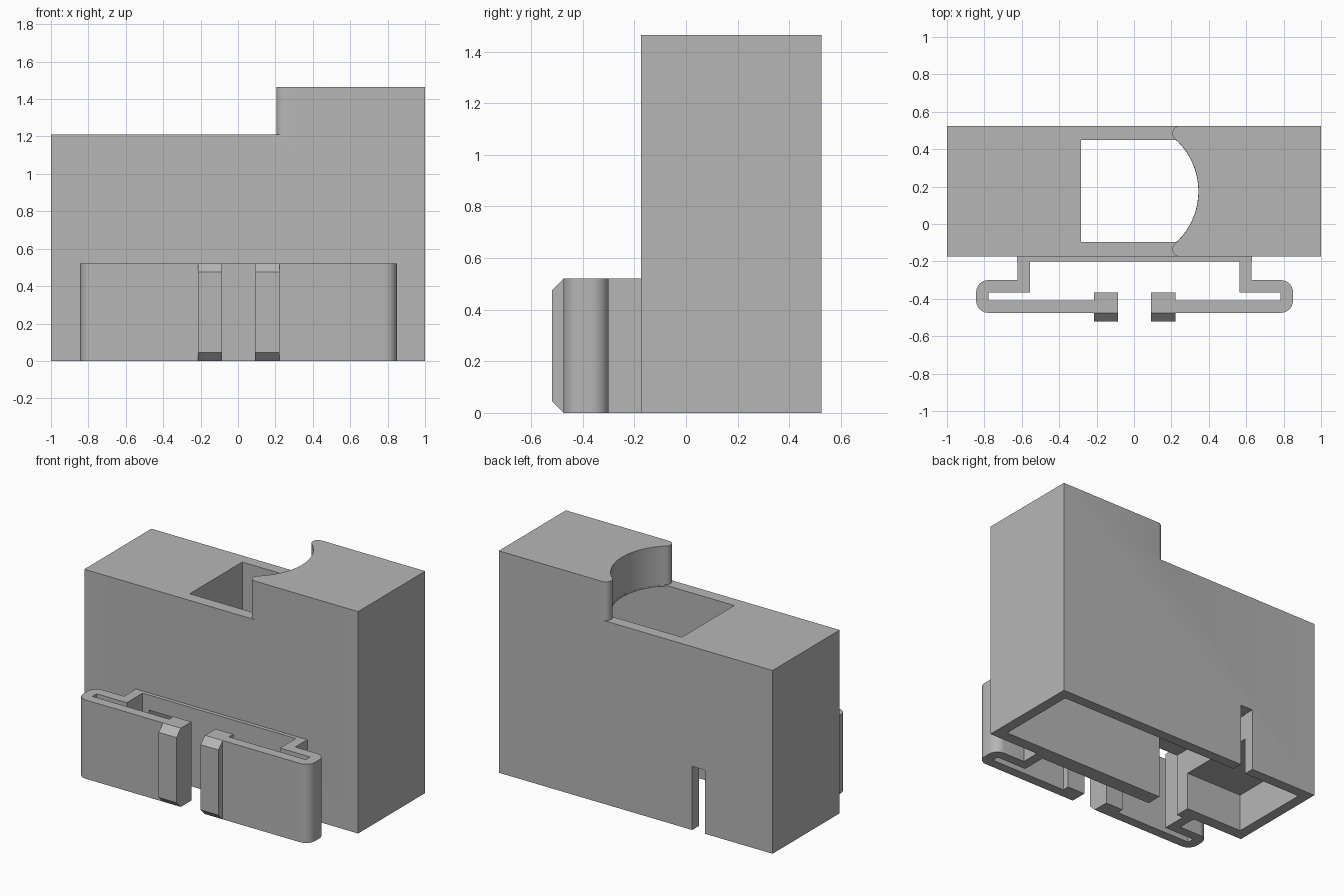
import bpy, bmesh, math

if "Cube" in bpy.data.objects:
    bpy.data.objects.remove(bpy.data.objects["Cube"])

grey = bpy.data.materials.new("plain grey")
grey.diffuse_color = (0.47, 0.47, 0.47, 1)
grey.use_nodes = True
grey.node_tree.nodes["Principled BSDF"].inputs["Base Color"].default_value = grey.diffuse_color


def prism(name, pts, z0, z1):
    """Extrude a flat outline (x, y) from z0 to z1."""
    bm = bmesh.new()
    face = bm.faces.new([bm.verts.new((x, y, z0)) for x, y in pts])
    top = bmesh.ops.extrude_face_region(bm, geom=[face])["geom"]
    verts = [v for v in top if isinstance(v, bmesh.types.BMVert)]
    bmesh.ops.translate(bm, verts=verts, vec=(0, 0, z1 - z0))
    bmesh.ops.recalc_face_normals(bm, faces=bm.faces)
    me = bpy.data.meshes.new(name)
    bm.to_mesh(me)
    bm.free()
    ob = bpy.data.objects.new(name, me)
    me.materials.append(grey)
    bpy.context.collection.objects.link(ob)
    return ob


def box(name, x0, x1, y0, y1, z0, z1):
    return prism(name, [(x0, y0), (x1, y0), (x1, y1), (x0, y1)], z0, z1)


def arc(cx, cy, r, a0, a1, n):
    angles = [math.radians(a0 + (a1 - a0) * i / n) for i in range(n + 1)]
    return [(cx + r * math.cos(a), cy + r * math.sin(a)) for a in angles]


def cut(ob, cutter):
    mod = ob.modifiers.new("cut", "BOOLEAN")
    mod.operation = "DIFFERENCE"
    mod.solver = "EXACT"
    mod.object = cutter
    bpy.context.view_layer.objects.active = ob
    bpy.ops.object.modifier_apply(modifier=mod.name)
    bpy.data.objects.remove(cutter)


def smooth(ob):
    bpy.ops.object.select_all(action="DESELECT")
    ob.select_set(True)
    bpy.context.view_layer.objects.active = ob
    bpy.ops.object.shade_smooth_by_angle(angle=math.radians(30))


# Housing: block with a raised right part
Y0, Y1 = -0.175, 0.525
IN0, IN1 = -0.098, 0.455
housing = box("housing", -1, 1, Y0, Y1, 0, 1.465)

# Step notch, ending in a round scoop between two rounded tips
a = math.degrees(math.atan2(0.31, 0.275))
step = [(-1.2, -0.4), (0.245, -0.4)]
step += arc(0.245, -0.135, 0.04, 270, 180 - a, 8)
step += arc(-0.03, 0.175, 0.375, -a, a, 32)[1:]
step += arc(0.245, 0.485, 0.04, 180 + a, 90, 8)[1:]
step += [(0.245, 0.8), (-1.2, 0.8)]
cut(housing, prism("step_cutter", step, 1.21, 1.6))

# Main cavity, open below
cut(housing, box("cavity_cutter", -0.285, 0.93, IN0, IN1, -0.2, 1.2))

# Top opening under the scoop
h = math.degrees(math.asin(0.275 / 0.374))
opening = [(-0.2845, IN0 + 0.0005)]
opening += [(x, max(y, IN0 + 0.0005)) for x, y in arc(-0.03, 0.175, 0.374, -h, h, 32)]
opening += [(-0.2845, 0.45)]
cut(housing, prism("opening_cutter", opening, 1.1, 1.3))

# Side channel, shallow chamber and rear slot
cut(housing, box("channel_cutter", -0.51, -0.2, IN0, IN1, -0.2, 0.42))
cut(housing, box("chamber_cutter", -0.93, -0.45, IN0, IN1, -0.2, 0.25))
cut(housing, box("rear_slot_cutter", -0.505, -0.413, 0.3, 0.7, -0.2, 0.42))
cut(housing, box("front_gap_cutter", -0.51, -0.285, -0.3, 0, -0.2, 0.42))
smooth(housing)

# Mounting plate on the front, sharing the front gap
plate = box("clip_plate", -0.625, 0.63, -0.2, Y0, 0, 0.52)
cut(plate, box("plate_gap_cutter", -0.51, -0.285, -0.3, 0, -0.2, 0.42))

# Folded spring arms and chamfered hooks, mirrored
CX = 0.003
for side, s in (("right", 1), ("left", -1)):
    half = [(0.56, -0.2), (0.56, -0.365), (0.78, -0.365), (0.78, -0.41),
            (0.218, -0.41), (0.218, -0.365), (0.088, -0.365), (0.088, -0.475)]
    half += arc(0.782, -0.41, 0.065, -90, 0, 8)
    half += arc(0.782, -0.365, 0.065, 0, 90, 8)
    half += [(0.625, -0.3), (0.625, -0.2)]
    arm = prism(side + "_spring_arm", [(CX + s * x, y) for x, y in half], 0, 0.52)
    smooth(arm)
    x0, x1 = sorted((CX + s * 0.088, CX + s * 0.218))
    hook = box(side + "_hook", x0, x1, -0.52, -0.475, 0, 0.52)
    for v in hook.data.vertices:
        if v.co.y < -0.5:
            v.co.z = 0.045 if v.co.z < 0.2 else 0.475
